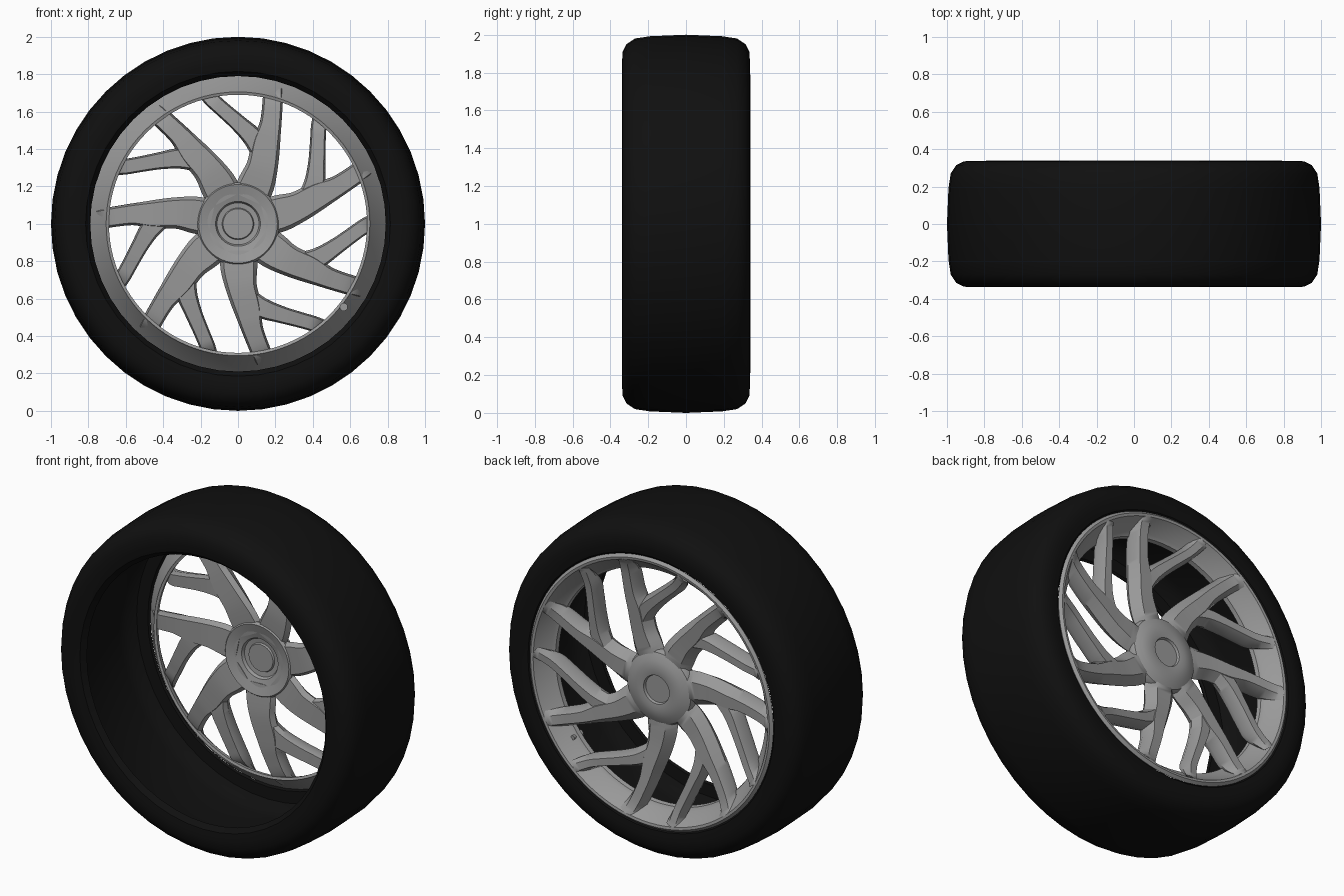
import bpy, bmesh, math
from mathutils import Vector

if "Cube" in bpy.data.objects:
    bpy.data.objects.remove(bpy.data.objects["Cube"])

N = 7            # number of forked spokes
CZ = 1.0         # wheel centre height


def material(name, v):
    m = bpy.data.materials.new(name)
    m.diffuse_color = (v, v, v, 1)
    m.use_nodes = True
    m.node_tree.nodes["Principled BSDF"].inputs["Base Color"].default_value = m.diffuse_color
    return m


def finish(bm, name, mat, angle=35):
    bmesh.ops.remove_doubles(bm, verts=bm.verts, dist=1e-5)
    bmesh.ops.recalc_face_normals(bm, faces=bm.faces)
    me = bpy.data.meshes.new(name)
    bm.to_mesh(me)
    bm.free()
    ob = bpy.data.objects.new(name, me)
    bpy.context.collection.objects.link(ob)
    ob.location.z = CZ
    me.materials.append(mat)
    bpy.ops.object.select_all(action='DESELECT')
    ob.select_set(True)
    bpy.context.view_layer.objects.active = ob
    bpy.ops.object.shade_smooth_by_angle(angle=math.radians(angle))
    return ob


def revolve(name, profile, segs, mat, closed=True):
    """Spin (radius, y) points round the y axis."""
    bm = bmesh.new()
    rings = []
    for i in range(segs):
        a = 2 * math.pi * i / segs
        rings.append([bm.verts.new((r * math.sin(a), y, r * math.cos(a))) for r, y in profile])
    n = len(profile)
    for i in range(segs):
        p, q = rings[i], rings[(i + 1) % segs]
        for j in range(n if closed else n - 1):
            k = (j + 1) % n
            bm.faces.new((p[j], p[k], q[k], q[j]))
    if not closed:
        bm.faces.new([r[0] for r in rings])
        bm.faces.new([r[-1] for r in rings])
    return finish(bm, name, mat)


def smooth_path(rows, steps=5):
    """Catmull-Rom through rows of values."""
    out, n = [], len(rows)
    for i in range(n - 1):
        a, b, c, d = (rows[max(i - 1, 0)], rows[i], rows[i + 1], rows[min(i + 2, n - 1)])
        for s in range(steps):
            t = s / steps
            out.append([0.5 * (2 * q + (r - p) * t + (2 * p - 5 * q + 4 * r - u) * t * t
                               + (3 * q - p - 3 * r + u) * t ** 3)
                        for p, q, r, u in zip(a, b, c, d)])
    out.append(list(rows[-1]))
    return out


def loft_arm(bm, rows, turn):
    """Loft a chamfered section along rows of (x, z, half width, y front, y back)."""
    pts = smooth_path(rows)
    ca, sa = math.cos(turn), math.sin(turn)
    rings = []
    for i, (x, z, w, yf, yb) in enumerate(pts):
        p, q = pts[max(i - 1, 0)], pts[min(i + 1, len(pts) - 1)]
        t = Vector((q[0] - p[0], q[1] - p[1])).normalized()
        ym = yf + 0.35 * (yb - yf)
        ring = []
        for u, y in ((-.8, yf), (.8, yf), (1, ym), (.5, yb), (-.5, yb), (-1, ym)):
            px, pz = x + t.y * u * w, z - t.x * u * w
            ring.append(bm.verts.new((px * ca - pz * sa, y, px * sa + pz * ca)))
        rings.append(ring)
    for p, q in zip(rings, rings[1:]):
        for j in range(6):
            k = (j + 1) % 6
            bm.faces.new((p[j], p[k], q[k], q[j]))
    bm.faces.new(rings[0])
    bm.faces.new(rings[-1])


rubber = material("rubber", 0.005)
alloy = material("alloy", 0.32)

# Hollow tyre, open towards the front
outer = [(.79, -.30), (.815, -.33), (.86, -.338), (.91, -.335), (.95, -.315), (.98, -.27), (.992, -.19), (1, 0)]
inner = [(.80, .29), (.87, .285), (.91, .25), (.925, .19)]
tire_profile = (outer + [(r, -y) for r, y in reversed(outer[:-1])]
                + inner + [(r, -y) for r, y in reversed(inner)])
revolve("tire", tire_profile, 48, rubber)

# Conical rim ring with inner lip, seated in the tyre bead
revolve("rim", [(.792, .305), (.806, .325), (.79, .34), (.775, .337), (.715, .25), (.695, .24),
                (.69, .215), (.705, .21), (.712, .225)], 96, alloy)

# Hub with stepped centre on both sides
revolve("hub", [(.08, .265), (.085, .28), (.12, .285), (.17, .275), (.21, .255), (.22, .235),
                (.222, .195), (.21, .18), (.12, .205), (.112, .222), (.085, .225), (.08, .215)],
        64, alloy, closed=False)

# Seven curved main arms, each with a side branch
main_arm = [(.06, .13, .10, .195, .255), (.10, .22, .098, .185, .262), (.13, .31, .084, .18, .268),
            (.15, .43, .076, .185, .28), (.175, .54, .058, .195, .292), (.187, .68, .054, .225, .312),
            (.188, .755, .054, .318, .338)]
branch_arm = [(.14, .36, .06, .19, .268), (.085, .455, .056, .19, .278), (.005, .535, .046, .198, .29),
              (-.08, .61, .042, .21, .302), (-.145, .67, .042, .23, .315), (-.205, .745, .042, .318, .338)]
bm = bmesh.new()
for i in range(N):
    turn = 2 * math.pi * i / N
    loft_arm(bm, main_arm, turn)
    loft_arm(bm, branch_arm, turn)
finish(bm, "spokes", alloy, angle=45)

# Small air valve beside the rim lip
valve = revolve("valve", [(.022, .19), (.022, .225), (.013, .23), (.013, .265)], 12, alloy, closed=False)
valve.location = (.565, 0, CZ - .445)
